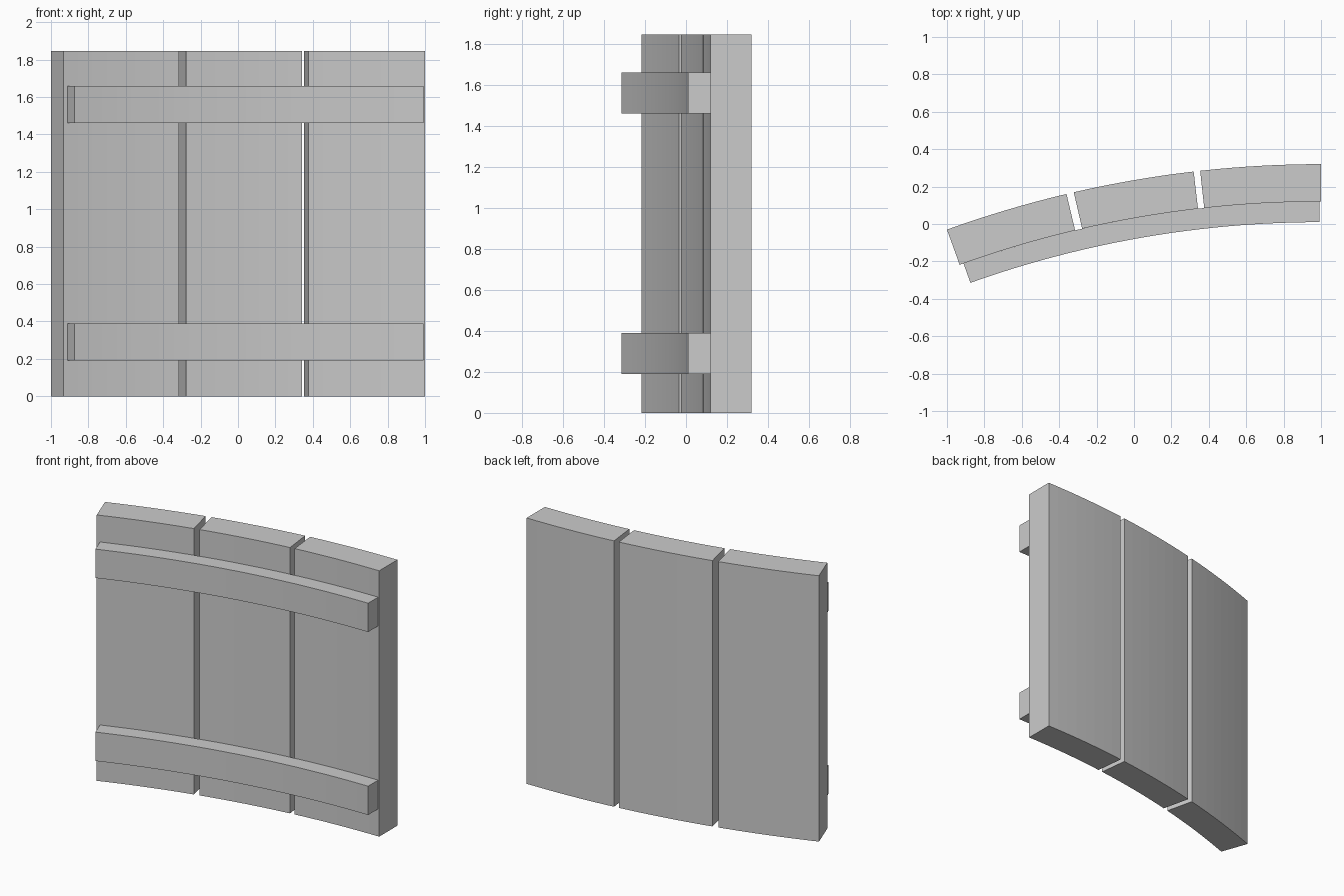
import bpy, bmesh
from math import sin, cos, radians

if "Cube" in bpy.data.objects:
    bpy.data.objects.remove(bpy.data.objects["Cube"])

CX, CY = 1.0, -5.57  # shared centre of all the arcs

mat = bpy.data.materials.new("plain grey")
mat.diffuse_color = (0.6, 0.6, 0.6, 1)
mat.use_nodes = True
mat.node_tree.nodes["Principled BSDF"].inputs["Base Color"].default_value = mat.diffuse_color


def arc_block(name, r_in, r_out, a0, a1, z0, z1, steps):
    """Solid curved bar: ring sector swept from angle a0 to a1 (degrees left of +y)."""
    bm = bmesh.new()
    rings = []
    for i in range(steps + 1):
        a = radians(a0 + (a1 - a0) * i / steps)
        rings.append([bm.verts.new((CX - r * sin(a), CY + r * cos(a), z))
                      for r, z in ((r_in, z0), (r_out, z0), (r_out, z1), (r_in, z1))])
    for p, q in zip(rings, rings[1:]):
        for k in range(4):
            n = (k + 1) % 4
            bm.faces.new((p[k], p[n], q[n], q[k]))
    bm.faces.new(rings[0])
    bm.faces.new(rings[-1])
    bmesh.ops.recalc_face_normals(bm, faces=bm.faces)
    mesh = bpy.data.meshes.new(name)
    bm.to_mesh(mesh)
    bm.free()
    mesh.materials.append(mat)
    obj = bpy.data.objects.new(name, mesh)
    bpy.context.collection.objects.link(obj)
    return obj


# Three upright curved planks with narrow gaps
for i, (a0, a1) in enumerate(((0, 6.30), (6.64, 12.97), (13.36, 19.85))):
    arc_block(f"plank_{i + 1}", 5.69, 5.89, a0, a1, 0, 1.845, 8)

# Two curved rails across the front
for name, z in (("lower_rail", 0.19), ("upper_rail", 1.46)):
    arc_block(name, 5.58, 5.69, 0.08, 19.63, z, z + 0.2, 24)
